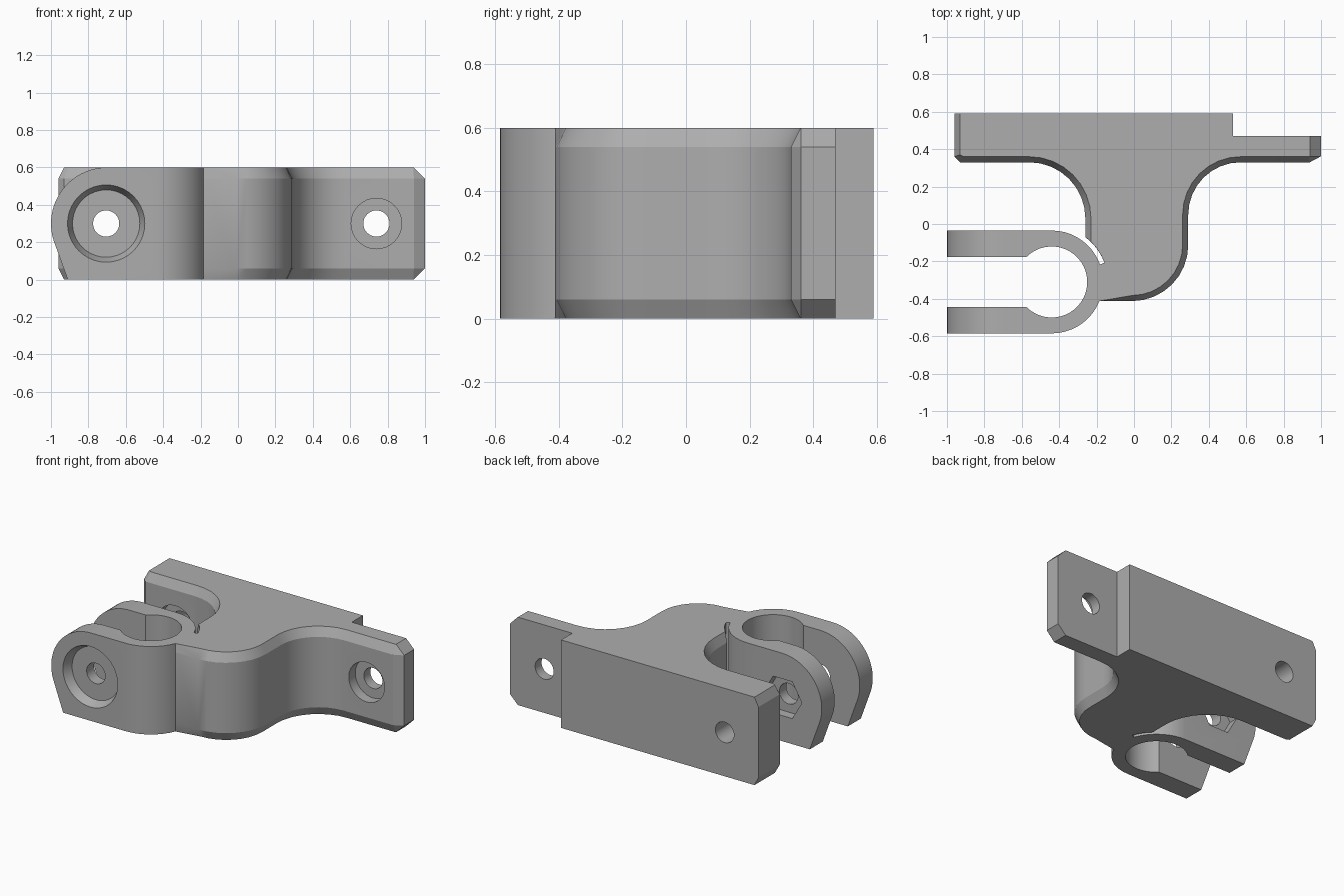
import bpy, bmesh
from math import cos, sin, radians, pi
from mathutils import Matrix, Vector

cube = bpy.data.objects.get("Cube")
if cube:
    bpy.data.objects.remove(cube, do_unlink=True)

grey = bpy.data.materials.new("plain grey")
grey.use_nodes = True
colour = (0.42, 0.42, 0.42, 1)
grey.diffuse_color = colour
grey.node_tree.nodes["Principled BSDF"].inputs["Base Color"].default_value = colour

HEIGHT, CHAMFER = 0.6, 0.06


def arc(cx, cy, r, start, end, steps=8):
    angles = [radians(start + (end - start) * i / steps) for i in range(steps + 1)]
    return [(cx + r * cos(a), cy + r * sin(a)) for a in angles]


def loft(name, rings):
    """Closed solid through rings of equal length."""
    bm = bmesh.new()
    layers = [[bm.verts.new(p) for p in ring] for ring in rings]
    bm.faces.new(layers[0])
    bm.faces.new(layers[-1])
    for low, high in zip(layers, layers[1:]):
        for i in range(len(low)):
            bm.faces.new((low[i - 1], low[i], high[i], high[i - 1]))
    bmesh.ops.recalc_face_normals(bm, faces=bm.faces)
    mesh = bpy.data.meshes.new(name)
    bm.to_mesh(mesh)
    bm.free()
    mesh.materials.append(grey)
    obj = bpy.data.objects.new(name, mesh)
    bpy.context.collection.objects.link(obj)
    return obj


def combine(target, other, operation):
    mod = target.modifiers.new("combine", 'BOOLEAN')
    mod.operation, mod.object, mod.solver = operation, other, 'EXACT'
    bpy.context.view_layer.objects.active = target
    bpy.ops.object.modifier_apply(modifier=mod.name)
    bpy.data.objects.remove(other, do_unlink=True)


def bore(target, x, front, back, r_front, r_back, sides=32):
    """Cut a hole along y, tapered if the radii differ."""
    rings = []
    for y, r in ((front, r_front), (back, r_back)):
        rings.append([(px, y, pz) for px, pz in arc(x, 0.3, r, 0, 360, sides)[:-1]])
    combine(target, loft("bore_cutter", rings), 'DIFFERENCE')


# Body outline; the inset version shapes the chamfered top and bottom
RING_X, RING_Y = -0.44, -0.31


def body_outline(inset):
    d = 0.03 if inset else 0
    end = 0.94 if inset else 1.0
    pts = [(-0.96 + d, 0.59), (-0.96 + d, 0.36 + d / 3), (-0.93 + d * 0.7, 0.33 + d)]
    pts += arc(-0.56, 0.03, 0.30 + d, 90, 0)                       # left fillet
    pts += arc(RING_X, RING_Y, 0.30, 45.5 if inset else 53, 20)    # relief slot
    pts += arc(RING_X, RING_Y, 0.235, 20, -20)                     # root inside the ring
    pts += [(-0.185, -0.412)]
    pts += arc(-0.01, -0.112, 0.30 - d, -90, 0)                    # rounded front
    pts += arc(0.57, 0.05, 0.28 + d, 180, 90)                      # right fillet
    pts += [(0.938 if inset else 0.94, 0.33 + d), (end, 0.362),
            (end, 0.47), (0.53, 0.47), (0.53, 0.59)]
    return pts


levels = ((0, True), (CHAMFER, False), (HEIGHT - CHAMFER, False), (HEIGHT, True))
bracket = loft("clamp_bracket",
               [[(x, y, z) for x, y in body_outline(inset)] for z, inset in levels])

# Split clamp: plan shape trimmed by the rounded side shape
plan = [(-1.1, RING_Y + 0.275)] + arc(RING_X, RING_Y, 0.275, 90, -90, 24)
plan += [(-1.1, RING_Y - 0.275), (-1.1, RING_Y - 0.135)]
plan += arc(RING_X, RING_Y, 0.19, -135, 135, 32)
plan += [(-1.1, RING_Y + 0.135)]
clamp = loft("clamp", [[(x, y, z) for x, y in plan] for z in (-0.1, 0.7)])
side = [(0, 0), (0, HEIGHT)] + arc(-0.7, 0.3, 0.3, 90, 198, 20) + [(-0.91, 0)]
trim = loft("clamp_trim", [[(x, y, z) for x, z in side] for y in (-0.8, 0.2)])
combine(clamp, trim, 'INTERSECT')
combine(bracket, clamp, 'UNION')

# Bolt holes, counterbores and the hexagonal nut recess
BOLT, MOUNT = -0.705, 0.74
bore(bracket, BOLT, -0.8, 0.8, 0.07, 0.07)
bore(bracket, MOUNT, 0.2, 0.8, 0.07, 0.07)
bore(bracket, BOLT, -0.615, -0.525, 0.22, 0.18, 40)
bore(bracket, BOLT, -0.10, 0.0, 0.145, 0.145, 6)
bore(bracket, BOLT, 0.25, 0.40, 0.135, 0.135)
bore(bracket, MOUNT, 0.25, 0.40, 0.135, 0.135)

bpy.ops.object.select_all(action='DESELECT')
bracket.select_set(True)
bpy.context.view_layer.objects.active = bracket
bpy.ops.object.shade_smooth_by_angle(angle=radians(25))
